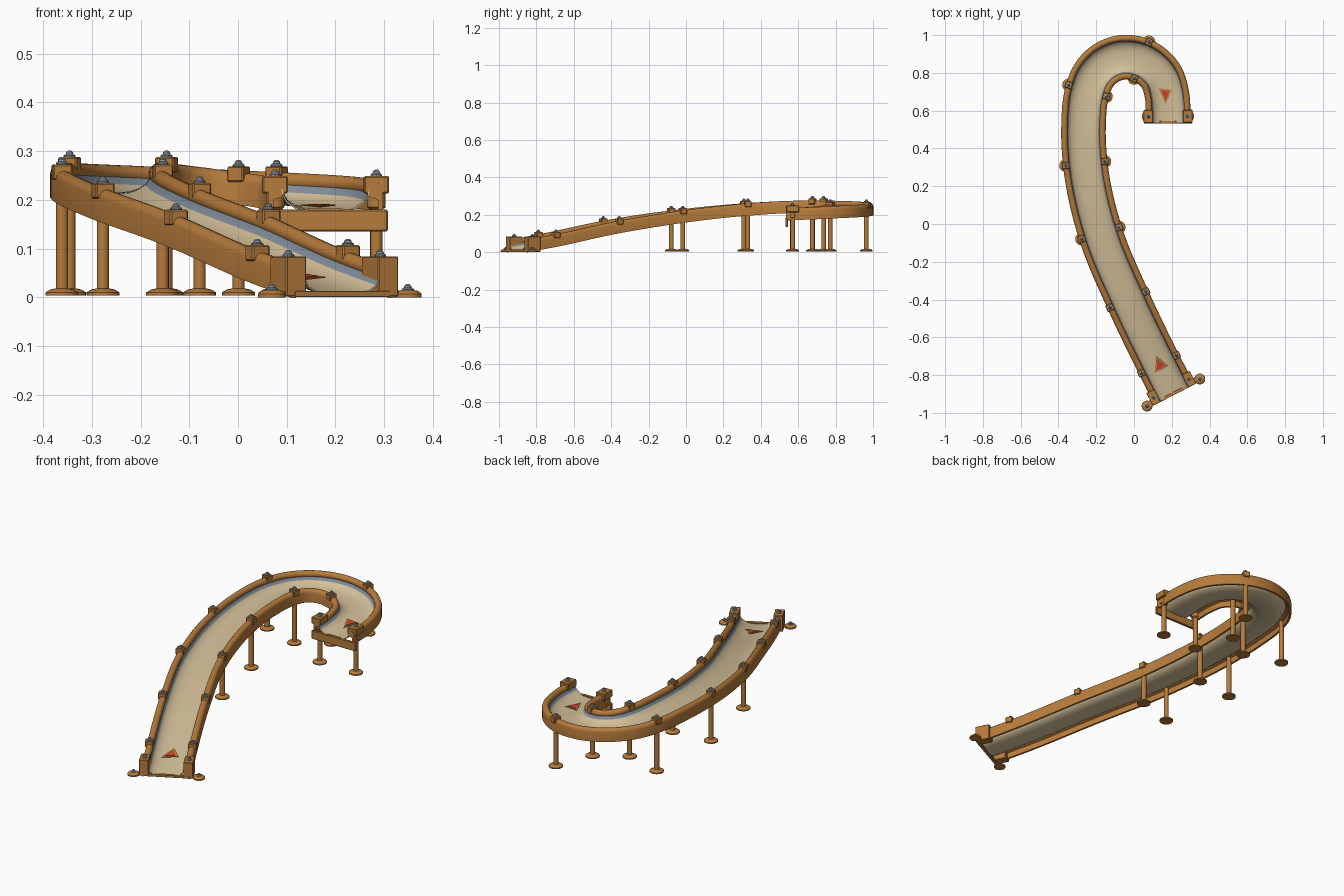
import bpy, bmesh, math
from mathutils import Vector, Matrix

if "Cube" in bpy.data.objects:
    bpy.data.objects.remove(bpy.data.objects["Cube"])


def mat(name, rgb):
    m = bpy.data.materials.new(name)
    m.diffuse_color = (*rgb, 1)
    m.use_nodes = True
    m.node_tree.nodes["Principled BSDF"].inputs["Base Color"].default_value = m.diffuse_color
    return m


WOOD = mat("orange_wood", (0.47, 0.20, 0.045))
SAND = mat("sand_lining", (0.66, 0.53, 0.32))
BLUE = mat("blue_grey_band", (0.23, 0.28, 0.34))
STEEL = mat("bolt_steel", (0.24, 0.28, 0.32))
RED = mat("red_sign", (0.60, 0.06, 0.02))
AMBER = mat("amber_border", (0.56, 0.24, 0.06))


def finish(bm, name, mats, angle=35):
    bmesh.ops.recalc_face_normals(bm, faces=bm.faces)
    me = bpy.data.meshes.new(name)
    bm.to_mesh(me)
    bm.free()
    for m in mats:
        me.materials.append(m)
    me.shade_smooth()
    me.set_sharp_from_angle(angle=math.radians(angle))
    ob = bpy.data.objects.new(name, me)
    bpy.context.collection.objects.link(ob)
    return ob


# Centre line of the slide, z is the rail top; the hook is an arc
def arc(deg, r, z):
    a = math.radians(deg)
    return Vector((-0.045 + r * math.cos(a), 0.667 + r * math.sin(a), z))


KNOTS = [Vector((0.18, 0.535, 0.236)), Vector((0.18, 0.57, 0.237)), arc(0, 0.222, 0.241),
         arc(33, 0.22, 0.249), arc(67, 0.218, 0.257), arc(95, 0.216, 0.264), arc(122, 0.211, 0.270),
         arc(147, 0.206, 0.274), arc(169, 0.205, 0.276), Vector((-0.267, 0.52, 0.273)),
         Vector((-0.258, 0.32, 0.261)), Vector((-0.178, -0.048, 0.223)),
         Vector((-0.0325, -0.40, 0.168)), Vector((0.1325, -0.7425, 0.095)),
         Vector((0.1975, -0.87, 0.071)), Vector((0.214, -0.902, 0.065))]
LAST = len(KNOTS) - 1


def point(t):
    """Catmull-Rom position with non-uniform knot spacing."""
    i = min(int(t), LAST - 1)
    u = t - i
    p1, p2 = KNOTS[i], KNOTS[i + 1]
    d = (p2 - p1).length

    def slope(k):
        if k == 0:
            return (KNOTS[1] - KNOTS[0]).normalized()
        if k == LAST:
            return (KNOTS[k] - KNOTS[k - 1]).normalized()
        a, b = KNOTS[k] - KNOTS[k - 1], KNOTS[k + 1] - KNOTS[k]
        la, lb = a.length, b.length
        return (a / la * lb + b / lb * la) / (la + lb)
    m1, m2 = slope(i) * d, slope(i + 1) * d
    return ((2*u**3 - 3*u**2 + 1) * p1 + (u**3 - 2*u**2 + u) * m1
            + (3*u**2 - 2*u**3) * p2 + (u**3 - u**2) * m2)


def frame(t):
    """Position, forward and sideways directions in plan."""
    a, b = point(max(t - 0.01, 0)), point(min(t + 0.01, LAST))
    f = b - a
    f.z = 0
    f.normalize()
    return point(t), f, Vector((-f.y, f.x, 0))


def place(t, side=0.0, along=0.0, z=0.0):
    p, f, s = frame(t)
    q = p + s * side + f * along
    return Matrix.Translation((q.x, q.y, z)) @ Matrix.Rotation(math.atan2(f.y, f.x), 4, 'Z')


def sweep(name, profile, mats, rule=None, steps=8):
    bm = bmesh.new()
    rings = []
    for k in range(LAST * steps + 1):
        p, f, s = frame(k / steps)
        rings.append([bm.verts.new(p + s * o + Vector((0, 0, z))) for o, z in profile])
    n = len(profile)
    for a, b in zip(rings, rings[1:]):
        for j in range(n):
            fc = bm.faces.new((a[j], a[(j + 1) % n], b[(j + 1) % n], b[j]))
            if rule:
                fc.material_index = rule(j)
    for r in (rings[0], rings[-1]):
        bm.faces.new(r)
    return finish(bm, name, mats)


# Trough: sand-coloured bed with a blue-grey band along each upper wall
half = [(0.089, -0.012), (0.086, -0.026), (0.078, -0.040), (0.062, -0.051), (0.042, -0.058), (0.02, -0.0605)]
bed = half + [(0, -0.061)] + [(-o, z) for o, z in reversed(half)]
N = len(bed)
under = [(o * 1.02, z - 0.003) for o, z in reversed(bed)]
sweep("trough", bed + under, [SAND, BLUE], lambda j: 1 if j in (0, 1, N - 3, N - 2) else 0)

# Rails: rounded handrail with a thin side board below
curve = [(0.101 + 0.017 * math.cos(math.radians(a)), -0.017 + 0.017 * math.sin(math.radians(a)))
         for a in range(0, 271, 30)]
rail = [(0.118, -0.066)] + curve + [(0.107, -0.036), (0.107, -0.066)]
for sd, label in ((1, "right"), (-1, "left")):
    sweep(label + "_rail", [(sd * o, z) for o, z in rail], [WOOD])


def box(name, matrix, size, bevel=0.003):
    bm = bmesh.new()
    bmesh.ops.create_cube(bm, size=1, matrix=Matrix.Diagonal((*size, 1)))
    if bevel:
        bmesh.ops.bevel(bm, geom=bm.edges[:], offset=bevel, segments=1, affect='EDGES')
    bm.transform(matrix)
    return finish(bm, name, [WOOD], 25)


def lathe(name, matrix, profile, m, n=16):
    bm = bmesh.new()
    rings = [[bm.verts.new((r * math.cos(k * math.tau / n), r * math.sin(k * math.tau / n), z))
              for k in range(n)] for r, z in profile]
    for a, b in zip(rings, rings[1:]):
        for k in range(n):
            bm.faces.new((a[k], a[(k + 1) % n], b[(k + 1) % n], b[k]))
    bm.faces.new(rings[0])
    bm.faces.new(rings[-1])
    bm.transform(matrix)
    return finish(bm, name, [m])


def bolt(matrix):
    lathe("bolt", matrix, [(0.0125, 0), (0.0125, 0.003), (0.008, 0.006), (0.007, 0.010), (0.003, 0.013)], STEEL, 10)


FOOT = [(0.034, 0.004), (0.034, 0.010), (0.024, 0.016), (0.014, 0.018)]

# Clamp blocks on both rails, with legs under the raised half
for knot in (1, 4, 8, 10, 11, 12, 13):
    for sd in (1, -1):
        top = KNOTS[knot].z + 0.012
        size = (0.068, 0.052, 0.036) if knot == 1 else (0.036, 0.040, 0.032)
        box("rail_block", place(knot, sd * 0.104, 0, top - size[2] / 2), size)
        bolt(place(knot, sd * 0.104, 0, top))
        if knot <= 11:
            post = [(0.0125, 0.016), (0.0125, top - 0.02)]
            if knot == 1:
                post = [(0.0125, 0.016), (0.0125, 0.18), (0.019, 0.185), (0.019, top - 0.02)]
            lathe("leg", place(knot, sd * 0.104), post, WOOD)
            lathe("leg_foot", place(knot, sd * 0.104), FOOT, WOOD, 20)

# Cross beam under the upper opening
box("upper_cross_beam", place(0, 0, 0.004, 0.158), (0.014, 0.255, 0.045))
box("upper_lip", place(0, 0, 0.004, 0.177), (0.012, 0.07, 0.010), 0)

# Lower opening: heavy posts, sill and ground anchors
E = 14
box("lower_sill", place(E, 0, 0.03, 0.007), (0.016, 0.22, 0.012), 0.001)
for sd in (1, -1):
    box("end_post", place(E, sd * 0.106, 0, 0.043), (0.075, 0.046, 0.082), 0.002)
    bolt(place(E, sd * 0.106, 0, 0.084))
    box("anchor_strap", place(E, sd * 0.138, 0.018, 0.008), (0.026, 0.05, 0.008), 0.001)
    foot = place(E, sd * 0.157, 0.025)
    lathe("anchor_foot", foot, [(0.029, 0), (0.029, 0.007), (0.022, 0.013), (0.013, 0.015)], WOOD, 20)
    bolt(place(E, sd * 0.157, 0.025, 0.014))


# Triangular warning plates lying on the bed at both ends
def plate(corners, slope_z):
    c = sum((Vector(p) for p in corners), Vector((0, 0))) / 3
    for name, k, lift, m in (("sign_border", 1.0, 0, AMBER), ("sign_centre", 0.66, 0.002, RED)):
        bm = bmesh.new()
        vs = []
        for p in corners:
            q = c + (Vector(p) - c) * k
            vs.append(bm.verts.new((q.x, q.y, slope_z(q.y) + lift)))
        f = bm.faces.new(vs)
        r = bmesh.ops.extrude_face_region(bm, geom=[f])
        bmesh.ops.translate(bm, vec=(0, 0, 0.002),
                            verts=[g for g in r["geom"] if isinstance(g, bmesh.types.BMVert)])
        finish(bm, name, [m])


plate([(0.130, 0.718), (0.200, 0.712), (0.168, 0.635)], lambda y: 0.186 + (y - 0.67) * 0.05)
plate([(0.120, -0.70), (0.180, -0.75), (0.108, -0.79)], lambda y: 0.040 + (y + 0.75) * 0.19)
